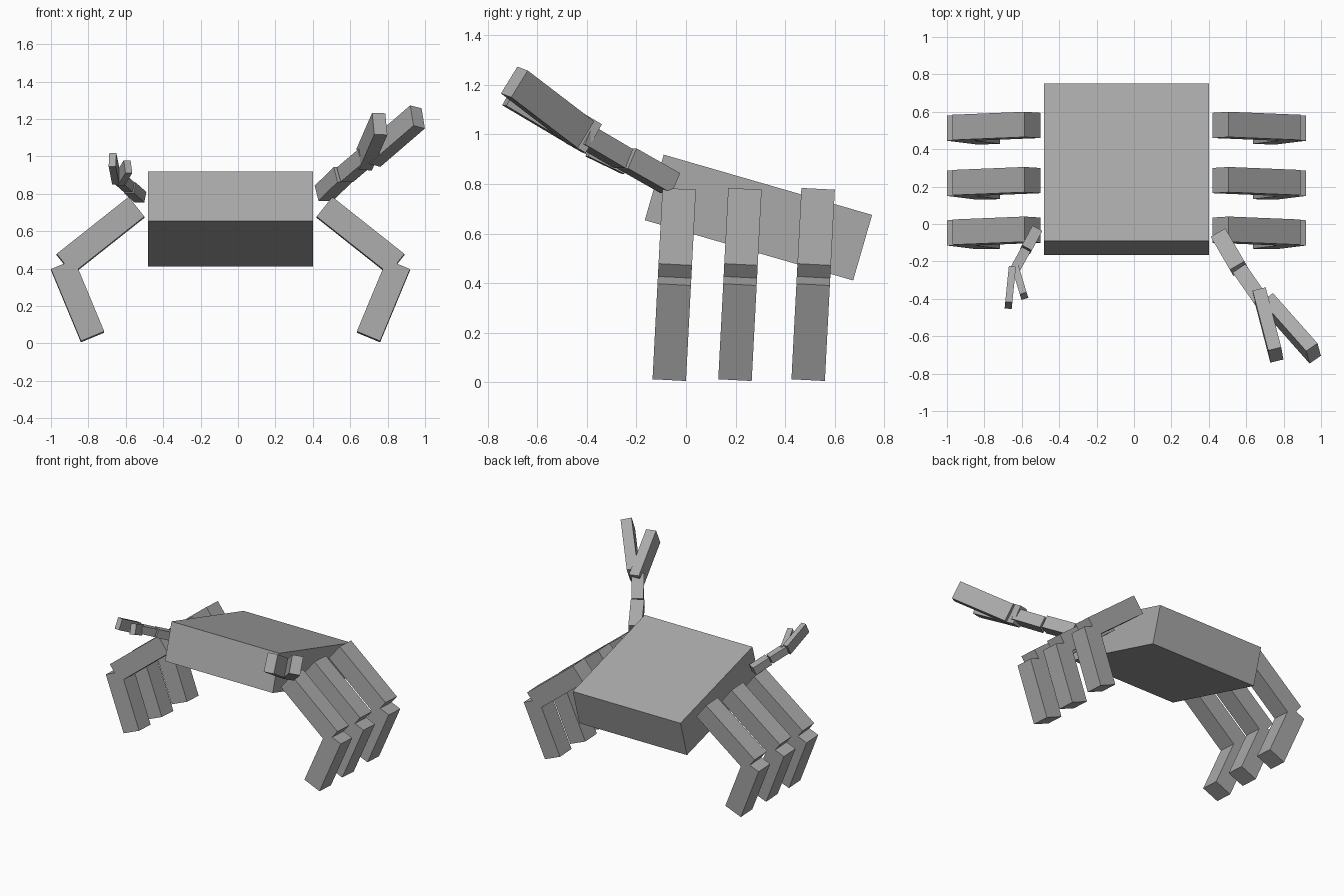
import bpy
import bmesh
from mathutils import Matrix, Vector

if "Cube" in bpy.data.objects:
    bpy.data.objects.remove(bpy.data.objects["Cube"])

shell = bpy.data.materials.new("shell_grey")
shell.diffuse_color = (0.4, 0.4, 0.4, 1)
shell.use_nodes = True
shell.node_tree.nodes["Principled BSDF"].inputs["Base Color"].default_value = shell.diffuse_color


def block(name, start, end, width, height, up=(0, 0, 1)):
    """Square-ended block running from start to end, turned so its top faces up."""
    a, b = Vector(start), Vector(end)
    axis = (b - a).normalized()
    side = axis.cross(Vector(up)).normalized()
    top = side.cross(axis)
    bm = bmesh.new()
    bmesh.ops.create_cube(bm, size=1)
    bm.transform(Matrix.Diagonal((width, (b - a).length, height, 1)))
    bm.transform(Matrix((side, axis, top)).transposed().to_4x4())
    bm.transform(Matrix.Translation((a + b) / 2))
    mesh = bpy.data.meshes.new(name)
    bm.to_mesh(mesh)
    bm.free()
    mesh.materials.append(shell)
    obj = bpy.data.objects.new(name, mesh)
    bpy.context.collection.objects.link(obj)
    return obj


# Tilted body slab
block("body", (-0.04, -0.128, 0.786), (-0.04, 0.712, 0.543), 0.88, 0.275)

# Three pairs of two-part legs, leaning slightly back
MID, LEAN, LEG = -0.04, 0.052, 0.135
hip, knee = (0.5025, 0.7275), (0.8875, 0.4225)
shin_top, foot = (0.8975, 0.42), (0.7375, 0.035)
for side_name, sign in (("right", 1), ("left", -1)):
    for i, shift in enumerate((0, 0.265, 0.56)):
        def joint(p):
            return (MID + sign * p[0], -0.068 + shift + LEAN * p[1], p[1])
        for part, p, q in (("thigh", hip, knee), ("shin", shin_top, foot)):
            block(f"{side_name}_{part}_{i + 1}", joint(p), joint(q),
                  LEG, LEG, (0, 1, -LEAN))

# Large raised right arm and its two pincers
block("right_arm_lower", (0.459, -0.063, 0.803), (0.561, -0.239, 0.903), 0.09, 0.09)
block("right_arm_upper", (0.572, -0.252, 0.902), (0.685, -0.415, 0.998), 0.082, 0.085)
block("right_pincer_outer", (0.722, -0.424, 1.006), (0.960, -0.692, 1.211),
      0.075, 0.128, (-0.016, 0.063, 0.107))
block("right_pincer_inner", (0.675, -0.38, 0.984), (0.758, -0.70, 1.174),
      0.072, 0.133, (-0.015, 0.078, 0.107))

# Small left arm and its two pincers
block("left_arm_lower", (-0.522, -0.033, 0.782), (-0.578, -0.137, 0.832), 0.06, 0.06)
block("left_arm_upper", (-0.582, -0.144, 0.835), (-0.64, -0.25, 0.886), 0.054, 0.056)
block("left_pincer_outer", (-0.652, -0.245, 0.885), (-0.671, -0.435, 0.982), 0.038, 0.08)
block("left_pincer_inner", (-0.632, -0.24, 0.875), (-0.588, -0.385, 0.945), 0.038, 0.075)
